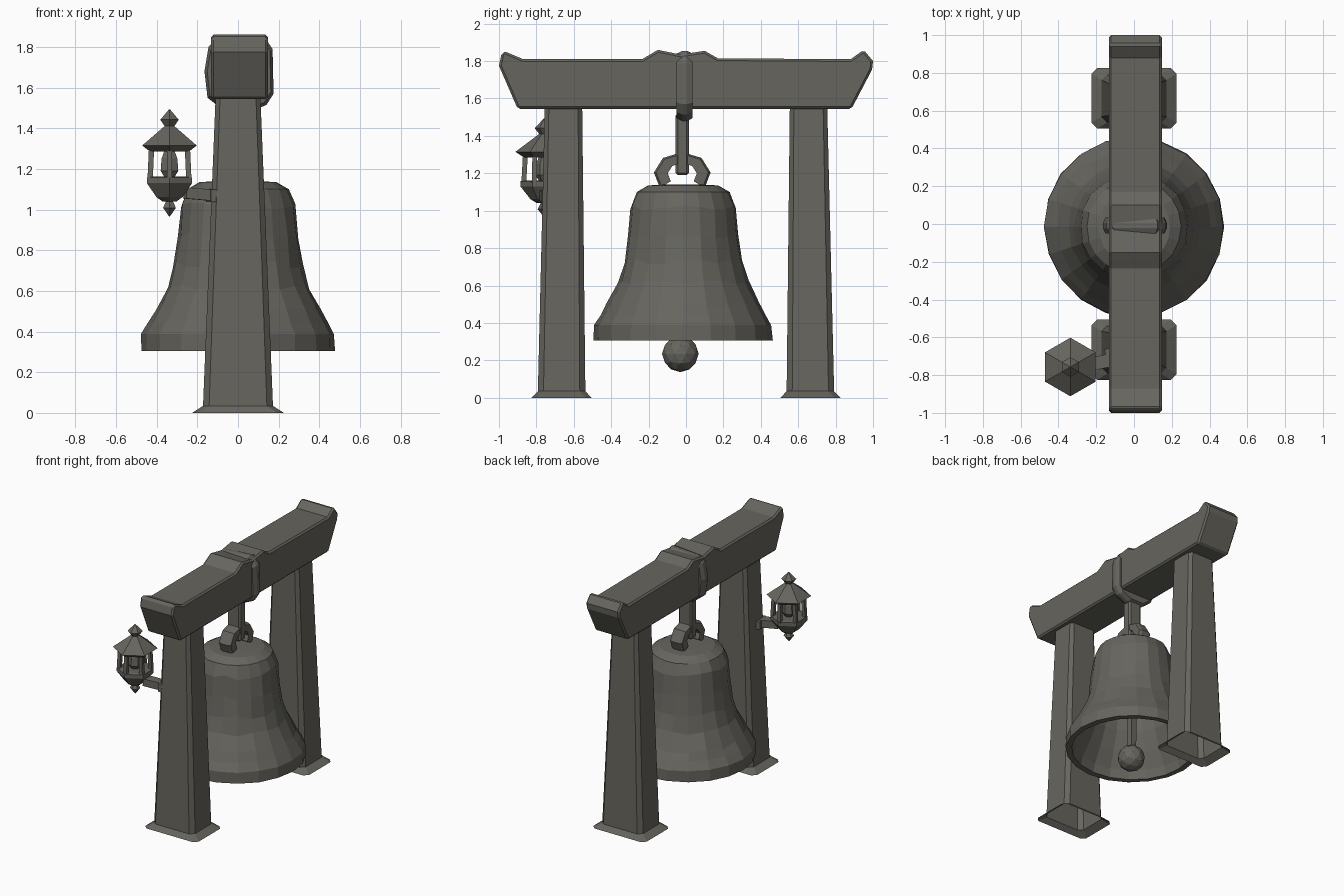
import bpy, bmesh, math, random
from mathutils import Vector

if "Cube" in bpy.data.objects:
    bpy.data.objects.remove(bpy.data.objects["Cube"])

random.seed(4)

# Dark weathered stone-grey for every part
stone = bpy.data.materials.new("dark_grey")
stone.diffuse_color = (0.135, 0.13, 0.112, 1)
stone.use_nodes = True
stone.node_tree.nodes["Principled BSDF"].inputs["Base Color"].default_value = stone.diffuse_color


def finish(name, bm):
    bmesh.ops.recalc_face_normals(bm, faces=bm.faces)
    me = bpy.data.meshes.new(name)
    bm.to_mesh(me)
    bm.free()
    me.materials.append(stone)
    ob = bpy.data.objects.new(name, me)
    bpy.context.collection.objects.link(ob)
    return ob


def loft(name, rings, cap_start=True, cap_end=True):
    """Skin equal-length vertex loops into one flat-shaded object."""
    bm = bmesh.new()
    loops = [[bm.verts.new(p) for p in r] for r in rings]
    n = len(loops[0])
    for a, b in zip(loops, loops[1:]):
        for i in range(n):
            j = (i + 1) % n
            bm.faces.new((a[i], a[j], b[j], b[i]))
    if cap_start:
        bm.faces.new(loops[0][::-1])
    if cap_end:
        bm.faces.new(loops[-1])
    return finish(name, bm)


def lathe(name, profile, n, cx, cy, jitter=0.0, phase=0.0):
    rings = []
    for k, (r, z) in enumerate(profile):
        ring = []
        for i in range(n):
            a = phase + math.tau * i / n
            rr = r + random.uniform(-jitter, jitter)
            zz = z + (random.uniform(-4, 4) * jitter if 2 < k < 8 else 0)
            ring.append((cx + rr * math.cos(a), cy + rr * math.sin(a), zz))
        rings.append(ring)
    return loft(name, rings)


def chamfer_rect(hx, hy, c, cy, z):
    return [(x, cy + y, z) for x, y in (
        (hx, -hy + c), (hx, hy - c), (hx - c, hy), (-hx + c, hy),
        (-hx, hy - c), (-hx, -hy + c), (-hx + c, -hy), (hx - c, -hy))]


def bar(name, a, b, w, h):
    """Box-section bar between two points."""
    a, b = Vector(a), Vector(b)
    d = (b - a).normalized()
    up = Vector((0, 0, 1)) if abs(d.z) < 0.9 else Vector((0, 1, 0))
    s = d.cross(up).normalized()
    u = s.cross(d)
    return loft(name, [[p + s * i * w / 2 + u * j * h / 2
                        for i, j in ((-1, -1), (1, -1), (1, 1), (-1, 1))] for p in (a, b)])


def bevel(ob, width):
    m = ob.modifiers.new("bevel", 'BEVEL')
    m.width = width
    m.segments = 1
    m.limit_method = 'ANGLE'
    m.angle_limit = math.radians(50)


# Tapered posts with flared, open feet
for side, label in ((-1, "front"), (1, "back")):
    cy = 0.665 * side
    loft(label + "_post", [
        chamfer_rect(0.225, 0.16, 0.03, cy, 0.0),
        chamfer_rect(0.172, 0.127, 0.03, cy, 0.035),
        chamfer_rect(0.11, 0.10, 0.022, cy - 0.01 * side, 1.56)], cap_start=False)

# Cross beam: side profile with upturned ends and raised folds at the middle
beam_yz = [(-0.90, 1.545), (0.885, 1.545), (0.995, 1.755), (1.0, 1.80), (0.95, 1.86),
           (0.88, 1.81), (0.17, 1.815), (0.10, 1.855), (-0.03, 1.835), (-0.15, 1.86),
           (-0.235, 1.81), (-0.87, 1.81), (-0.965, 1.85), (-0.985, 1.845), (-1.0, 1.775)]
beam = loft("cross_beam", [[(x, y, z) for y, z in beam_yz] for x in (-0.133, 0.147)])
bevel(beam, 0.012)

# Band wrapped around the beam
band_xz = [(-0.165, 1.68), (-0.145, 1.80), (-0.11, 1.84), (0.125, 1.855), (0.17, 1.79),
           (0.175, 1.57), (0.14, 1.515), (0.06, 1.48), (-0.06, 1.48), (-0.15, 1.55)]
loft("beam_band", [[(0.005 + (x - 0.005) * s, y, 1.67 + (z - 1.67) * s) for x, z in band_xz]
                   for y, s in ((-0.05, 0.92), (-0.02, 1.0), (0.005, 1.0), (0.035, 0.92))])

# Hanging strap
strap = loft("hanging_strap", [[(x, y, z) for x, y in (
    (-0.055, -0.056), (0.055, -0.056), (0.055, 0.016), (-0.055, 0.016))] for z in (1.19, 1.52)])
bevel(strap, 0.012)

# Crown loop on top of the bell
arch = []
for i in range(7):
    a = math.radians(-38 + 256 * i / 6)
    arch.append([(x, -0.02 + r * math.cos(a), 1.195 + r * 0.78 * math.sin(a))
                 for x, r in ((-0.05, 0.078), (-0.05, 0.14), (-0.03, 0.152),
                              (0.03, 0.152), (0.05, 0.14), (0.05, 0.078))])
loft("crown_loop", arch)

# Hollow bell, hammered look
bell = [(0.10, 1.14), (0.19, 1.135), (0.25, 1.10), (0.283, 1.02), (0.298, 0.87), (0.316, 0.73),
        (0.347, 0.62), (0.407, 0.50), (0.474, 0.39)]
bell[-1:] = [(0.44, 0.445), (0.474, 0.388)]
lip = [(0.476, 0.305), (0.435, 0.305), (0.42, 0.37), (0.36, 0.48), (0.30, 0.62),
       (0.265, 0.80), (0.245, 1.0), (0.20, 1.09), (0.08, 1.105)]
lathe("bell", bell + lip, 20, 0, -0.015, jitter=0.004)

# Clapper
bar("clapper_rod", (0, -0.025, 0.28), (0, -0.02, 1.12), 0.045, 0.045)
bm = bmesh.new()
bmesh.ops.create_icosphere(bm, subdivisions=1, radius=0.102)
bmesh.ops.subdivide_edges(bm, edges=bm.edges, cuts=1, use_grid_fill=True)
for v in bm.verts:
    v.co = v.co.normalized() * 0.098 + Vector((0, -0.03, 0.235))
finish("clapper_ball", bm)

# Lantern: hexagonal, corners pointing along y
LX, LY, P = -0.337, -0.757, math.pi / 2
lathe("lantern_roof", [(0.11, 1.285), (0.155, 1.315), (0.035, 1.405), (0.02, 1.415)], 6, LX, LY, phase=P)
lathe("lantern_top_finial", [(0.02, 1.40), (0.052, 1.442), (0.004, 1.492)], 6, LX, LY, phase=P)
lathe("lantern_base", [(0.04, 1.04), (0.075, 1.062), (0.128, 1.13), (0.128, 1.158), (0.10, 1.162)],
      6, LX, LY, phase=P)
lathe("lantern_bottom_finial", [(0.003, 0.967), (0.036, 1.008), (0.018, 1.045)], 6, LX, LY, phase=P)
lathe("lantern_flame", [(0.025, 1.155), (0.05, 1.19), (0.045, 1.25), (0.02, 1.31)], 6, LX, LY, phase=P)
for i in range(6):
    a = P + math.tau * i / 6
    c, s = math.cos(a), math.sin(a)
    bar("lantern_bar_%d" % (i + 1), (LX + 0.11 * c, LY + 0.11 * s, 1.15),
        (LX + 0.102 * c, LY + 0.102 * s, 1.30), 0.026, 0.026)

# Lantern bracket
bar("lantern_arm", (-0.10, -0.715, 1.068), (-0.26, -0.75, 1.082), 0.07, 0.055)
bar("lantern_arm_plate", (-0.11, -0.71, 1.068), (-0.145, -0.718, 1.068), 0.11, 0.06)
